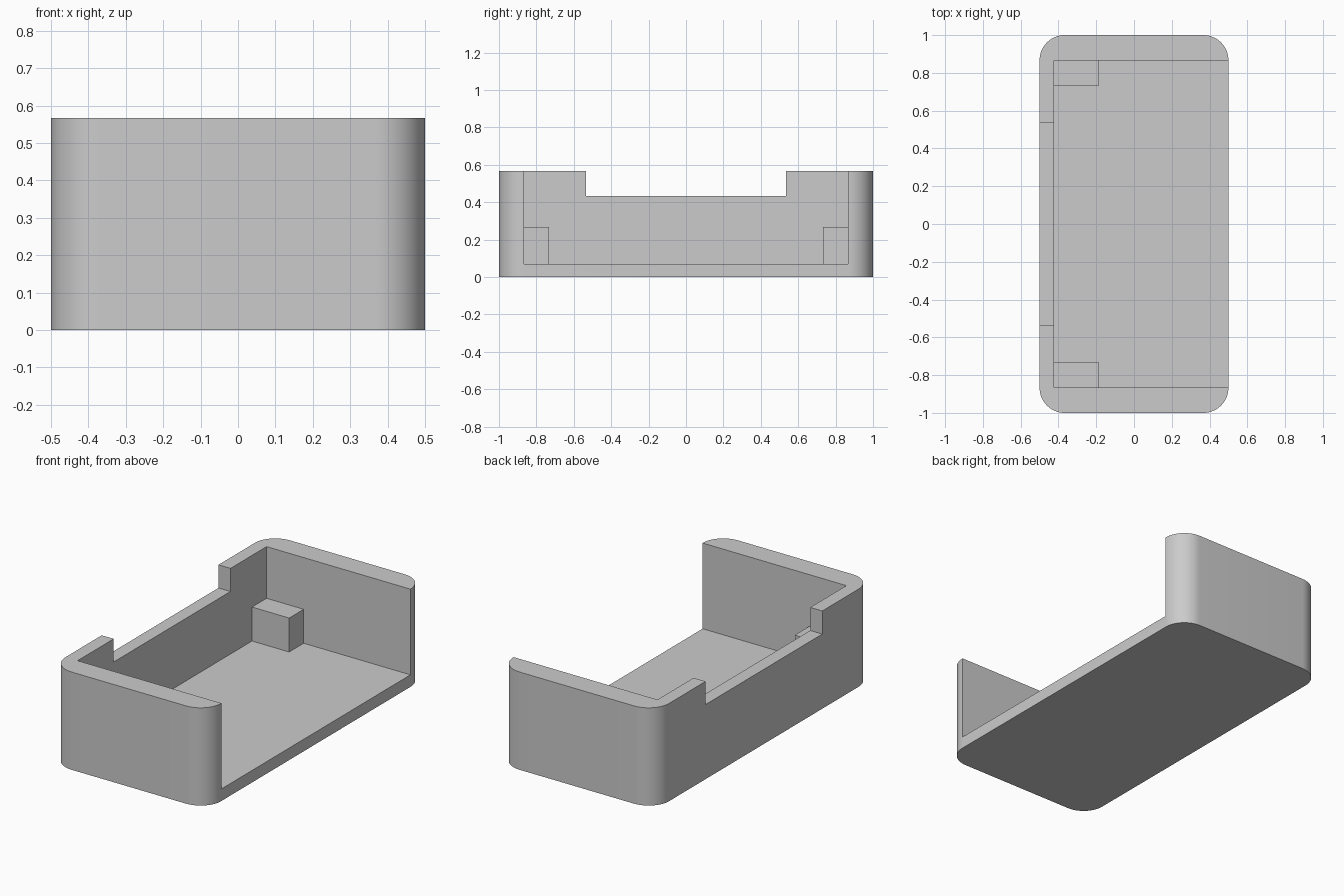
import bpy
import bmesh
from math import radians, cos, sin, pi

if "Cube" in bpy.data.objects:
    bpy.data.objects.remove(bpy.data.objects["Cube"], do_unlink=True)

HALF_X, HALF_Y, HEIGHT = 0.5, 1.0, 0.567
RADIUS, FLOOR = 0.133, 0.07
INNER_X, INNER_Y = -0.423, 0.866

grey = bpy.data.materials.new("plain grey")
grey.use_nodes = True
colour = (0.6, 0.6, 0.6, 1)
grey.diffuse_color = colour
grey.node_tree.nodes["Principled BSDF"].inputs["Base Color"].default_value = colour


def prism(name, outline, z0, z1):
    """Extrude a closed plan outline between two heights."""
    bm = bmesh.new()
    base = bm.faces.new([bm.verts.new((x, y, z0)) for x, y in outline])
    top = bmesh.ops.extrude_face_region(bm, geom=[base])["geom"]
    verts = [v for v in top if isinstance(v, bmesh.types.BMVert)]
    bmesh.ops.translate(bm, verts=verts, vec=(0, 0, z1 - z0))
    bmesh.ops.recalc_face_normals(bm, faces=bm.faces)
    mesh = bpy.data.meshes.new(name)
    bm.to_mesh(mesh)
    bm.free()
    mesh.materials.append(grey)
    obj = bpy.data.objects.new(name, mesh)
    bpy.context.collection.objects.link(obj)
    return obj


def box(name, x0, x1, y0, y1, z0, z1):
    return prism(name, [(x0, y0), (x1, y0), (x1, y1), (x0, y1)], z0, z1)


def rounded_outline(hx, hy, r, steps=16):
    points = []
    for quarter, (sx, sy) in enumerate([(1, 1), (-1, 1), (-1, -1), (1, -1)]):
        for i in range(steps + 1):
            a = (quarter + i / steps) * pi / 2
            points.append((sx * (hx - r) + r * cos(a), sy * (hy - r) + r * sin(a)))
    return points


# Rounded tray, hollowed out and open along one long side
tray = prism("tray", rounded_outline(HALF_X, HALF_Y, RADIUS), 0, HEIGHT)
cutters = [
    box("cavity_cutter", INNER_X, 0.7, -INNER_Y, INNER_Y, FLOOR, 0.8),
    box("notch_cutter", -0.7, -0.3, -0.535, 0.535, 0.433, 0.9),
]
bpy.context.view_layer.objects.active = tray
for cutter in cutters:
    cutter.hide_render = True
    cut = tray.modifiers.new(cutter.name, "BOOLEAN")
    cut.operation = "DIFFERENCE"
    cut.solver = "EXACT"
    cut.object = cutter
    bpy.ops.object.modifier_apply(modifier=cut.name)
    bpy.data.objects.remove(cutter, do_unlink=True)

# Smooth rounded corners, crisp edges elsewhere
bpy.ops.object.select_all(action="DESELECT")
tray.select_set(True)
bpy.ops.object.shade_smooth_by_angle(angle=radians(30))

# Support blocks in the two closed inner corners
for name, side in (("front_block", -1), ("back_block", 1)):
    y0, y1 = sorted((side * 0.733, side * INNER_Y))
    box(name, INNER_X, -0.185, y0, y1, FLOOR, 0.267)
